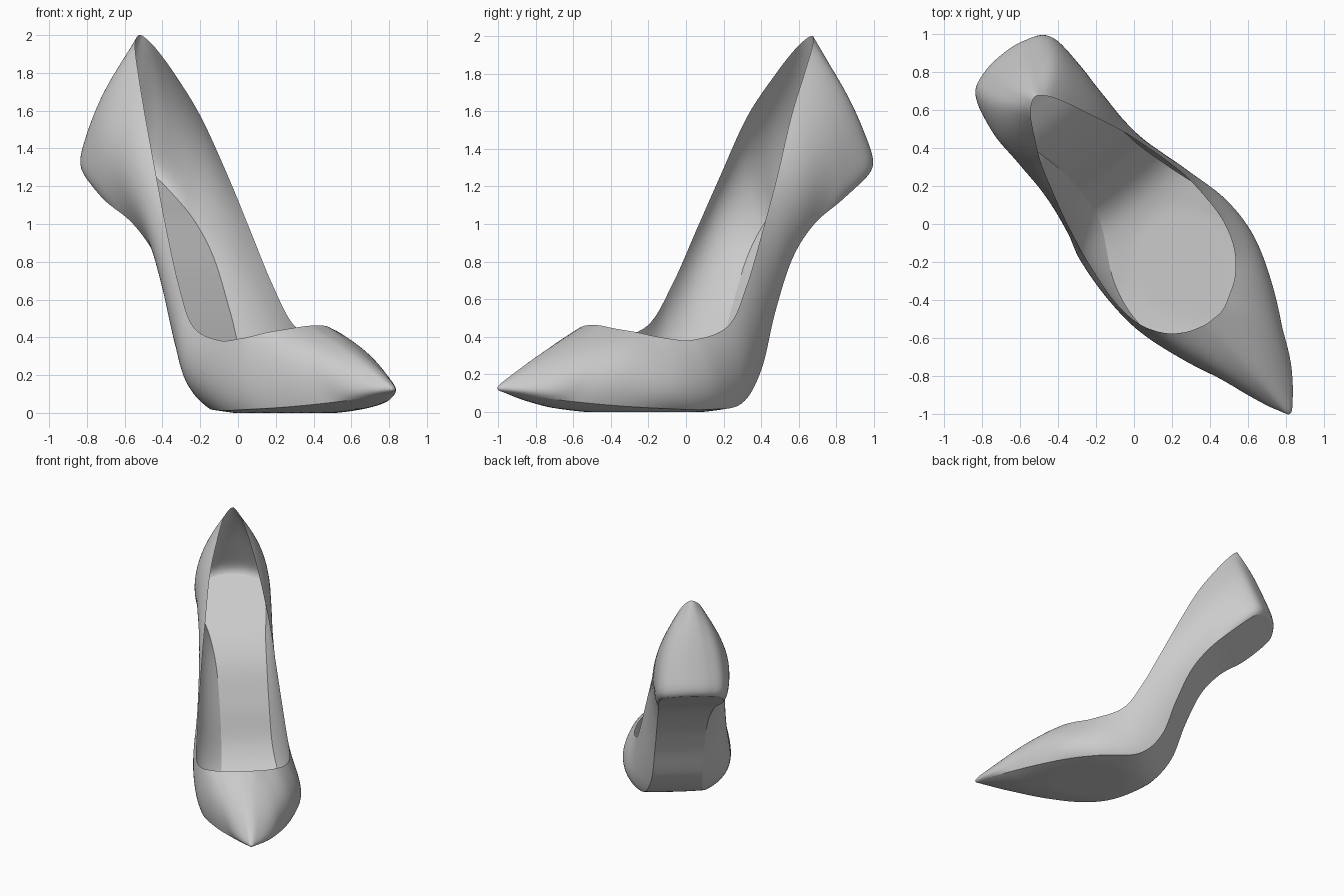
import bpy, bmesh
from math import exp
from mathutils import Vector

if "Cube" in bpy.data.objects:
    bpy.data.objects.remove(bpy.data.objects["Cube"])

# Stations from heel to toe: (distance along shoe, height, inner side, outer side)
SOLE = [(-1.12, 1.315, .02, .02), (-1.105, 1.305, -.11, .145), (-1.045, 1.265, -.205, .25),
        (-.85, 1.13, -.23, .27), (-.67, 1.0, -.175, .255), (-.52, .815, -.135, .255),
        (-.395, .53, -.115, .265), (-.285, .225, -.11, .285), (-.11, .045, -.135, .335),
        (.18, .014, -.275, .42), (.45, .018, -.305, .41), (.75, .035, -.215, .325),
        (1.05, .068, -.08, .185), (1.24, .105, -.002, .06), (1.28, .112, .02, .02)]
MID = [(-1.02, 1.66, .015, .015), (-1.005, 1.65, -.095, .12), (-.95, 1.60, -.20, .23),
       (-.80, 1.47, -.27, .28), (-.62, 1.29, -.275, .295), (-.46, 1.03, -.265, .30),
       (-.33, .73, -.265, .315), (-.20, .42, -.28, .35), (-.05, .21, -.32, .395),
       (.20, .17, -.35, .455), (.44, .18, -.335, .448), (.68, .24, -.255, .36),
       (.88, .265, -.15, .235), (1.03, .265, -.04, .10), (1.07, .266, .025, .025)]
RIM = [(-.848, 2.0, .013, .013), (-.835, 1.985, -.02, .04), (-.79, 1.925, -.065, .08),
       (-.70, 1.795, -.115, .13), (-.56, 1.57, -.18, .195), (-.41, 1.25, -.225, .262),
       (-.28, .97, -.26, .305), (-.14, .68, -.29, .345), (.01, .46, -.315, .375),
       (.25, .385, -.335, .38), (.42, .395, -.31, .335), (.54, .425, -.24, .25),
       (.61, .445, -.15, .15), (.645, .46, -.05, .08), (.65, .462, .015, .015)]
SUB = 8       # samples between stations
ROWS = 24     # rows up the wall and across the sole


def to_world(p):
    # turn the shoe so that the toe points to the front right
    return Vector((.625 * p.x + .781 * p.y, -.781 * p.x + .625 * p.y, max(p.z, 0)))


def smooth_loop(stations):
    """Closed spline: heel, outer side, toe, inner side, back to heel."""
    pts = [Vector((u, vr, z)) for u, z, vl, vr in stations]
    pts += [Vector((u, vl, z)) for u, z, vl, vr in stations[-2:0:-1]]
    n, out = len(pts), []
    for i in range(n):
        a, b, c, d = (pts[(i + k) % n] for k in (-1, 0, 1, 2))
        for s in range(SUB):
            t = s / SUB
            out.append(.5 * (2 * b + (c - a) * t + (2 * a - 5 * b + 4 * c - d) * t * t
                             + (3 * b - a - 3 * c + d) * t ** 3))
    return out


def add_grid(name, rows, closed, flip):
    bm = bmesh.new()
    grid = [[bm.verts.new(to_world(p)) for p in row] for row in rows]
    for r0, r1 in zip(grid, grid[1:]):
        n = len(r0)
        for i in range(n if closed else n - 1):
            k = (i + 1) % n
            quad = (r0[i], r0[k], r1[k], r1[i])
            bm.faces.new(quad[::-1] if flip else quad)
    bmesh.ops.remove_doubles(bm, verts=bm.verts, dist=.0002)
    for f in bm.faces:
        f.smooth = True
    mesh = bpy.data.meshes.new(name)
    bm.to_mesh(mesh)
    bm.free()
    obj = bpy.data.objects.new(name, mesh)
    bpy.context.collection.objects.link(obj)
    return obj


def end_bulge(p, t):
    """Rounds the wall just above the sole at the heel and the toe tip."""
    heel = min(1, max(0, (-.75 - p.x) / .25))
    toe = min(1, max(0, (p.x - .95) / .25))
    center = Vector((-.8 if heel else 1.0, .02 if heel else .06, p.z))
    out = (p - center).normalized()
    return out * (.022 * heel + .03 * toe) * (t / .1) * exp(1 - t / .1)


sole, mid, rim = (smooth_loop(s) for s in (SOLE, MID, RIM))

# Upper: thin wall curving from the sole edge through the bulge to the rim
wall = []
for j in range(ROWS + 1):
    t = (j / ROWS) ** 1.3
    ws, wm, wr = (1 - t) * (1 - 2 * t), 4 * t * (1 - t), t * (2 * t - 1)
    wall.append([s * ws + m * wm + r * wr + (end_bulge(s, t) if t < 1 else Vector())
                 for s, m, r in zip(sole, mid, rim)])
add_grid("shoe_upper", wall, True, True)

# Sole: spans the two edges, slightly rounded downwards under the ball and toe
half = len(sole) // 2
outer = sole[:half + 1]
inner = [sole[-i] for i in range(half + 1)]
bottom = []
for j in range(ROWS + 1):
    t = j / ROWS
    row = []
    for a, b in zip(outer, inner):
        p = a.lerp(b, t)
        width = min(1, (a - b).length / .4)
        p.z -= .03 * 4 * t * (1 - t) * width * min(1, max(0, (p.x + .2) / .4))
        row.append(p)
    bottom.append(row)
add_grid("shoe_sole", bottom, False, False)
